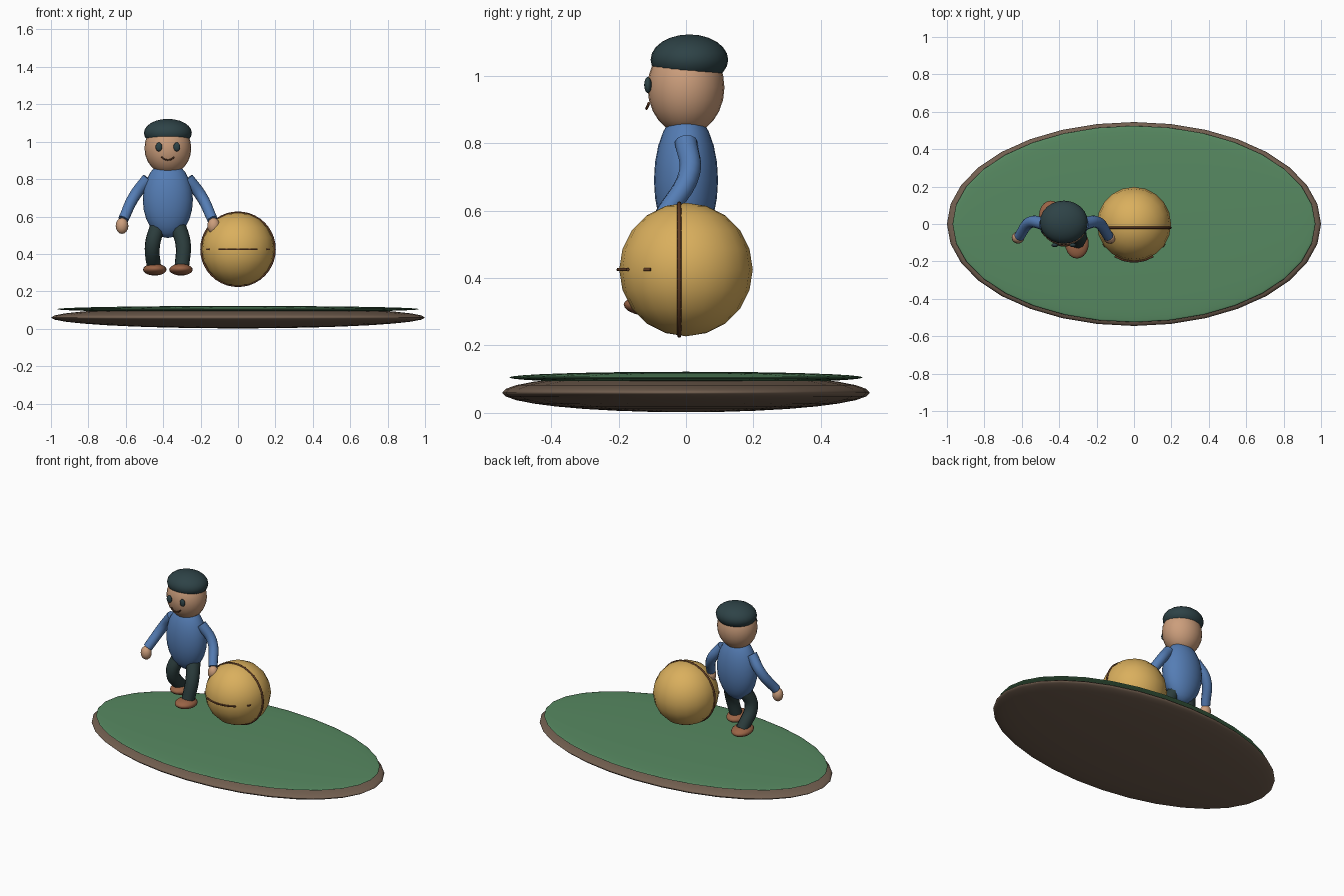
import bpy, math
from mathutils import Vector

if "Cube" in bpy.data.objects:
    bpy.data.objects.remove(bpy.data.objects["Cube"])


def colour(name, rgb):
    m = bpy.data.materials.new(name)
    m.diffuse_color = (*rgb, 1)
    m.use_nodes = True
    m.node_tree.nodes["Principled BSDF"].inputs["Base Color"].default_value = m.diffuse_color
    return m


GRASS = colour("grass_green", (.095, .25, .12))
EARTH = colour("earth_brown", (.17, .115, .08))
GOLD = colour("golden_yellow", (.70, .43, .11))
SEAM = colour("seam_brown", (.13, .05, .02))
SKIN = colour("skin_tan", (.60, .34, .20))
SHIRT = colour("shirt_blue", (.09, .205, .46))
DARK = colour("dark_slate", (.027, .055, .062))
TROUSER = colour("trouser_green", (.024, .045, .045))
SHOE = colour("shoe_brown", (.32, .125, .06))

CX = -.375  # centre line of the figure


def finish(name, mat, angle=180):
    ob = bpy.context.object
    ob.name = name
    ob.data.materials.clear()
    ob.data.materials.append(mat)
    bpy.ops.object.shade_smooth_by_angle(angle=math.radians(angle))
    return ob


def ellipsoid(name, loc, radii, mat, seg=24, rings=12, rot=(0, 0, 0)):
    bpy.ops.mesh.primitive_uv_sphere_add(segments=seg, ring_count=rings, location=loc, rotation=rot)
    bpy.context.object.scale = radii
    return finish(name, mat)


def tube(name, points, radius, mat, taper=1.0, sides=3, steps=6):
    """Smooth capped tube through the points."""
    cu = bpy.data.curves.new(name, 'CURVE')
    cu.dimensions = '3D'
    cu.bevel_depth = radius
    cu.bevel_resolution = sides
    cu.resolution_u = steps
    cu.use_fill_caps = True
    sp = cu.splines.new('BEZIER')
    sp.bezier_points.add(len(points) - 1)
    for i, (bp, p) in enumerate(zip(sp.bezier_points, points)):
        bp.co = Vector(p)
        bp.handle_left_type = bp.handle_right_type = 'AUTO'
        bp.radius = 1 + (taper - 1) * i / (len(points) - 1)
    ob = bpy.data.objects.new(name, cu)
    bpy.context.collection.objects.link(ob)
    bpy.ops.object.select_all(action='DESELECT')
    ob.select_set(True)
    bpy.context.view_layer.objects.active = ob
    bpy.ops.object.convert(target='MESH')
    return finish(name, mat, 60)


# Oval ground
ellipsoid("ground_earth", (0, 0, .06), (1, .545, .058), EARTH, 32, 16)
ellipsoid("ground_grass", (0, 0, .105), (.97, .525, .017), GRASS, 32, 16)

# Ball with a seam ring and a broken front seam
BALL = Vector((0, 0, .425))
ellipsoid("ball", BALL, (.198,) * 3, GOLD, 20, 10)
bpy.ops.mesh.primitive_torus_add(major_segments=40, minor_segments=8, major_radius=.196,
                                 minor_radius=.006, location=BALL + Vector((0, -.02, 0)),
                                 rotation=(math.pi / 2, 0, 0))
finish("ball_ring", SEAM)
for name, a0, a1, r in (("front_seam", -31, 31, .201), ("seam_left", -58, -51, .196),
                        ("seam_right", 51, 58, .196)):
    pts = []
    for i in range(5):
        a = math.radians(a0 + (a1 - a0) * i / 4)
        pts.append(BALL + Vector((r * math.sin(a), -r * math.cos(a), 0)))
    tube(name, pts, .005, SEAM, steps=3)

# Torso, head and cap of hair
ellipsoid("torso", (CX, 0, .69), (.134, .095, .205), SHIRT)
ellipsoid("head", (CX, 0, .965), (.125, .114, .14), SKIN)
ellipsoid("hair", (CX, .01, 1.047), (.128, .115, .075), DARK)

# Smile
tube("mouth", [(CX - .034, -.110, .918), (CX - .018, -.115, .906), (CX, -.117, .902),
               (CX + .018, -.115, .906), (CX + .034, -.110, .918)], .004, SEAM, steps=3)

# Mirrored eyes, arms and hands; stepping legs and feet
for side, s in (("left", -1), ("right", 1)):
    ellipsoid(side + "_eye", (CX + s * .048, -.113, .972), (.018, .011, .024), DARK, 16, 8)
    tube(side + "_arm", [(CX + s * .105, .0, .803), (CX + s * .178, .01, .71),
                         (CX + s * .238, -.065, .585)], .034, SHIRT, .85)
    ellipsoid(side + "_hand", (CX + s * .245, -.073, .55), (.034, .032, .043), SKIN, 16, 8)
    knee_y, foot_y = ((-.03, .045), (-.06, -.105))[s > 0]
    tube(side + "_leg", [(CX + s * .05, 0, .56), (CX + s * .082, knee_y, .45),
                         (CX + s * .074, foot_y + .01, .325)], .043, TROUSER, .92)
    ellipsoid(side + "_foot", (CX + s * .070, foot_y, .316), (.063, .08, .031), SHOE, 20, 10,
              (math.radians(-4), 0, 0))
